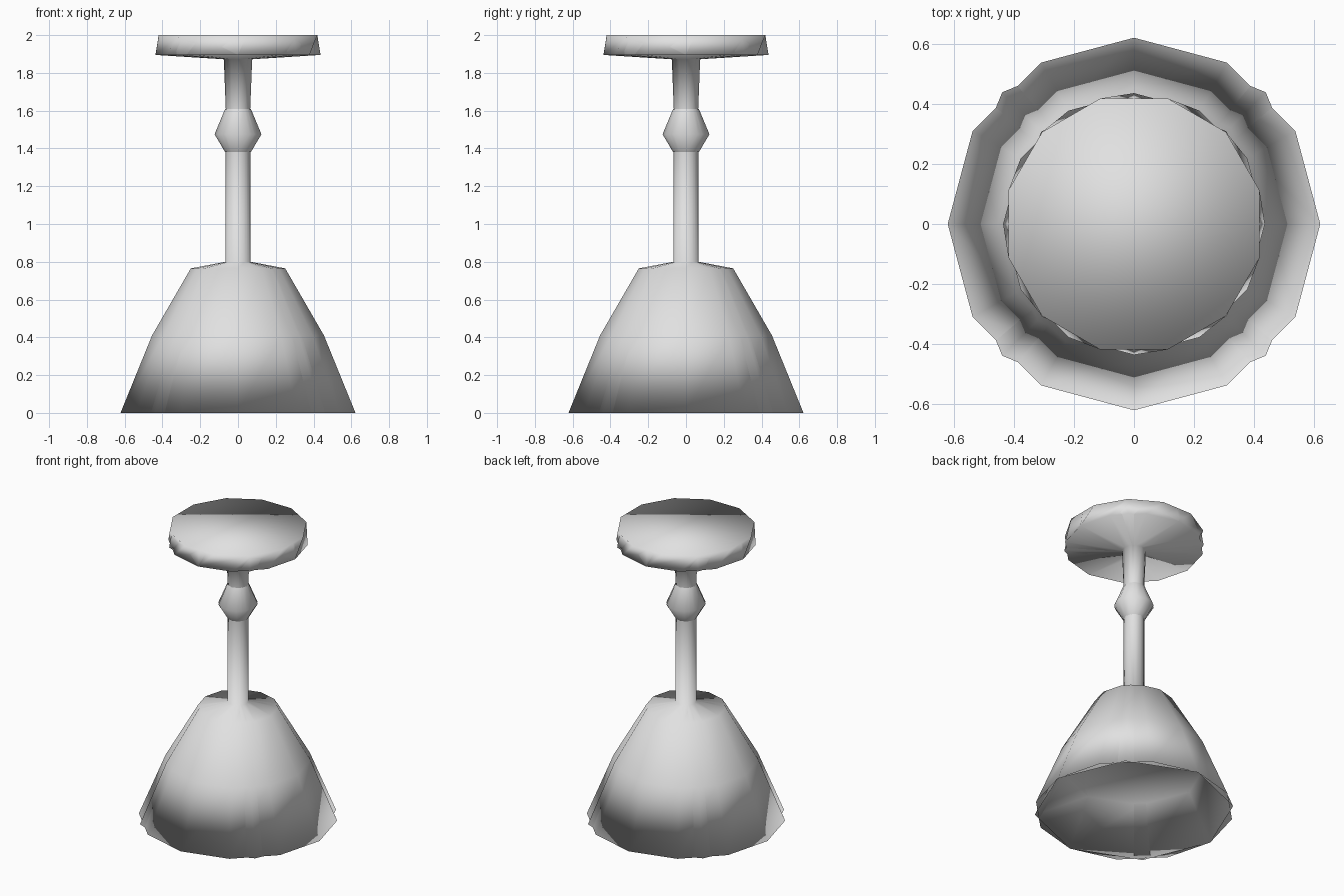
import bpy, bmesh, math

if "Cube" in bpy.data.objects:
    bpy.data.objects.remove(bpy.data.objects["Cube"])

# Shared pale grey material
grey = bpy.data.materials.new("pale_grey")
grey.diffuse_color = (0.75, 0.75, 0.75, 1)
grey.use_nodes = True
grey.node_tree.nodes["Principled BSDF"].inputs["Base Color"].default_value = grey.diffuse_color


def lathe(name, profile, sides, cap_start=False, cap_end=False, end_twist=0):
    """Turn a list of (radius, height) into a smooth low-sided surface."""
    bm = bmesh.new()
    rings = []
    for k, (r, z) in enumerate(profile):
        turn = math.radians(end_twist) if k == len(profile) - 1 else 0
        ring = []
        for i in range(sides):
            a = 2 * math.pi * i / sides + turn
            ring.append(bm.verts.new((r * math.cos(a), r * math.sin(a), z)))
        rings.append(ring)
    for low, high in zip(rings, rings[1:]):
        for i in range(sides):
            j = (i + 1) % sides
            bm.faces.new((low[i], low[j], high[j], high[i]))
    if cap_start:
        bm.faces.new(rings[0][::-1])
    if cap_end:
        bm.faces.new(rings[-1])
    for f in bm.faces:
        f.smooth = True
    mesh = bpy.data.meshes.new(name)
    bm.to_mesh(mesh)
    bm.free()
    mesh.materials.append(grey)
    obj = bpy.data.objects.new(name, mesh)
    bpy.context.collection.objects.link(obj)
    return obj


# Each part is a twelve-sided shell crossed by an eight-sided one
for label, sides in (("outer", 12), ("inner", 8)):
    # Flared bowl opening downward with a hollow inside, running up into the stem
    lathe(label + "_bowl_and_stem",
          [(0.45, 0.30), (0.622, 0.0), (0.455, 0.41), (0.25, 0.765),
           (0.066, 0.80), (0.065, 1.39)], sides, cap_start=True)

    # Faceted knob on the stem
    lathe(label + "_knob", [(0.068, 1.38), (0.124, 1.475), (0.068, 1.61)], sides)

    # Neck spreading into the round plate
    twelve = sides == 12
    lathe(label + "_neck_and_plate",
          [(0.064, 1.59), (0.075, 1.872), (0.437, 1.895),
           (0.434 if twelve else 0.42, 2.0)],
          sides, cap_end=True, end_twist=15 if twelve else 0)
